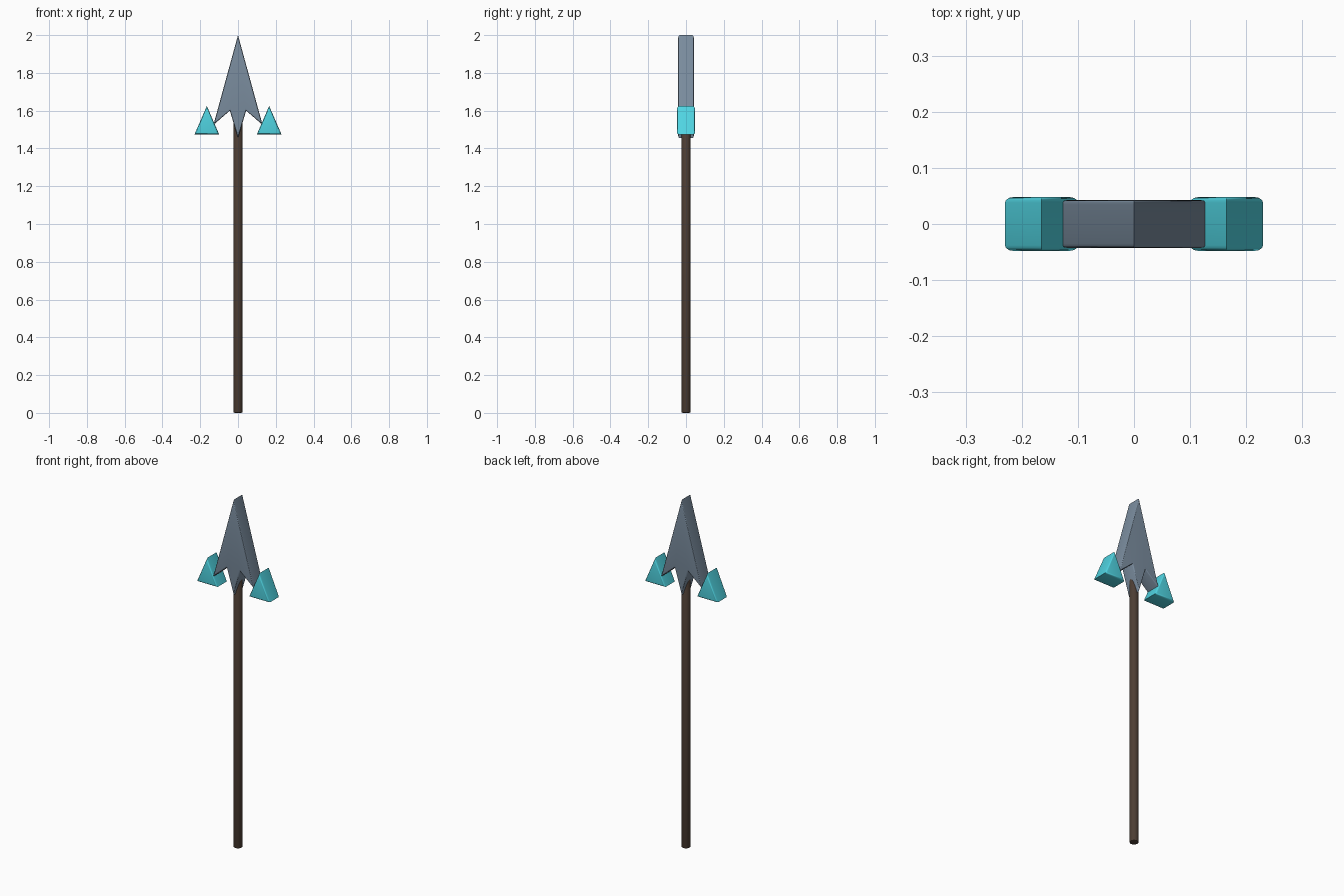
import bpy, bmesh

if "Cube" in bpy.data.objects:
    bpy.data.objects.remove(bpy.data.objects["Cube"])


def material(name, rgb):
    m = bpy.data.materials.new(name)
    m.diffuse_color = (*rgb, 1)
    m.use_nodes = True
    m.node_tree.nodes["Principled BSDF"].inputs["Base Color"].default_value = m.diffuse_color
    return m


def finish(bm, name, mat):
    bmesh.ops.recalc_face_normals(bm, faces=bm.faces)
    me = bpy.data.meshes.new(name)
    bm.to_mesh(me)
    bm.free()
    ob = bpy.data.objects.new(name, me)
    bpy.context.collection.objects.link(ob)
    me.materials.append(mat)
    bpy.ops.object.select_all(action='DESELECT')
    ob.select_set(True)
    bpy.context.view_layer.objects.active = ob
    bpy.ops.object.shade_smooth_by_angle(angle=0.6)
    return ob


def slab(name, outline, half, bevel, mat):
    """Extrude an x-z outline along y and round the rims of both caps."""
    bm = bmesh.new()
    front = bm.faces.new([bm.verts.new((x, -half, z)) for x, z in outline])
    out = bmesh.ops.extrude_face_region(bm, geom=[front], use_keep_orig=True)
    new = [g for g in out['geom'] if isinstance(g, bmesh.types.BMVert)]
    bmesh.ops.translate(bm, verts=new, vec=(0, 2 * half, 0))
    bmesh.ops.recalc_face_normals(bm, faces=bm.faces)
    rims = [e for e in bm.edges if abs(e.verts[0].co.y - e.verts[1].co.y) < 1e-6]
    bmesh.ops.bevel(bm, geom=rims, offset=bevel, segments=3, profile=0.5, affect='EDGES')
    return finish(bm, name, mat)


wood = material("dark_wood", (0.075, 0.048, 0.034))
steel = material("steel", (0.20, 0.27, 0.35))
crystal = material("teal", (0.08, 0.66, 0.76))

# Shaft, with slightly rounded ends
bm = bmesh.new()
bmesh.ops.create_cone(bm, cap_ends=True, segments=16, radius1=0.024, radius2=0.024, depth=1.55)
bmesh.ops.translate(bm, verts=bm.verts, vec=(0, 0, 0.775))
rim = [e for e in bm.edges if abs(e.verts[0].co.z - e.verts[1].co.z) < 1e-6]
bmesh.ops.bevel(bm, geom=rim, offset=0.006, segments=2, profile=0.5, affect='EDGES')
finish(bm, "shaft", wood)

# Barbed arrow-shaped head
slab("spear_head", [(0, 2.0), (-0.13, 1.525), (-0.043, 1.60), (0, 1.455),
                    (0.043, 1.60), (0.13, 1.525)], 0.043, 0.008, steel)

# Triangular crystals on the barbs
for side, s in (("left", -1), ("right", 1)):
    slab(side + "_crystal", [(s * 0.23, 1.475), (s * 0.10, 1.475), (s * 0.165, 1.625)],
         0.048, 0.01, crystal)
